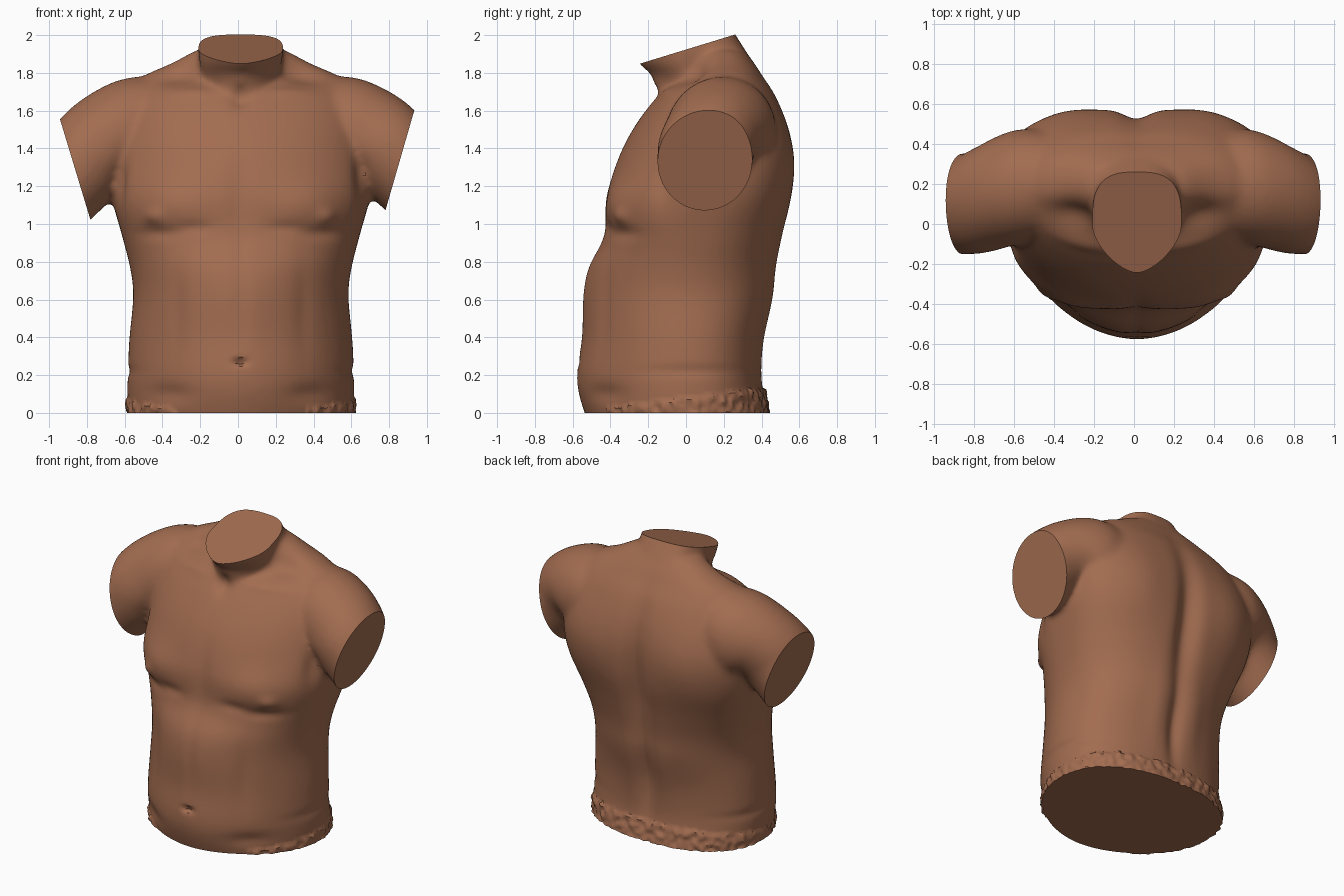
import bpy, bmesh, math
from mathutils import Vector, noise

if "Cube" in bpy.data.objects:
    bpy.data.objects.remove(bpy.data.objects["Cube"])

bm = bmesh.new()
N = 64


def loft(rings):
    """Skin a list of point rings and close both ends."""
    rows = [[bm.verts.new(p) for p in r] for r in rings]
    for a, b in zip(rows, rows[1:]):
        for i in range(N):
            j = (i + 1) % N
            bm.faces.new((a[i], a[j], b[j], b[i]))
    bm.faces.new(rows[0][::-1])
    bm.faces.new(rows[-1])


def refine(rows, steps=5):
    """Smooth spline through the rows of a profile table."""
    out = []
    for i in range(len(rows) - 1):
        a, b, c, d = (rows[max(0, min(len(rows) - 1, i + k))] for k in (-1, 0, 1, 2))
        for t in (k / steps for k in range(steps)):
            out.append([q + .5 * t * (r - p + t * (2 * p - 5 * q + 4 * r - s + t * (3 * (q - r) + s - p)))
                        for p, q, r, s in zip(a, b, c, d)])
    return out + [rows[-1]]


def section(z, w, yf, yb, ym, front, back):
    """Horizontal outline with separate front and back fullness."""
    pts = []
    for i in range(N):
        c, s = math.cos(math.tau * i / N), math.sin(math.tau * i / N)
        p, d = (back, yb - ym) if s > 0 else (front, ym - yf)
        x = math.copysign(abs(c) ** (2 / p), c) * w
        y = math.copysign(abs(s) ** (2 / p), s) * d
        pts.append((.015 + x, ym + y, z))
    return pts


def bell(z, mid, width):
    return math.exp(-((z - mid) / width) ** 2)


# trunk: z, half width, front y, back y, widest y; squarer at breast and shoulder blades
trunk = [(-.10, .59, -.50, .45, 0), (.07, .60, -.56, .42, 0), (.20, .60, -.578, .40, 0),
         (.40, .59, -.555, .41, 0), (.62, .57, -.55, .46, 0), (.77, .587, -.52, .48, .02),
         (.94, .63, -.435, .515, .06), (1.15, .685, -.42, .56, .11), (1.35, .695, -.36, .57, .14),
         (1.52, .67, -.27, .54, .15), (1.68, .61, -.15, .475, .17), (1.78, .52, -.01, .41, .19),
         (1.85, .37, .03, .365, .2), (1.92, .24, .06, .31, .2)]
loft([section(*r, 1.85 + .6 * bell(r[0], 1.05, .2) + .2 * (r[0] > 1.05) * (1 - bell(r[0], 1.05, .2)),
              2.3 + .7 * bell(r[0], 1.35, .35)) for r in refine(trunk)])

# neck, jutting forward to the chin
neck = [(1.50, .20, -.08, .36, .14), (1.68, .215, -.17, .40, .10), (1.79, .22, -.185, .39, .03),
        (1.85, .225, -.255, .36, 0), (2.16, .225, -.40, .16, -.08)]
loft([section(*r, 1.45, 3) for r in neck])

# shoulders and upper arms: x, z, tilt, radius, radius in y, centre y
arm = [(.36, 1.54, 0, .16, .18, .20), (.42, 1.53, 0, .235, .25, .20), (.55, 1.50, 10, .282, .285, .19),
       (.65, 1.46, 25, .285, .285, .165), (.76, 1.425, 45, .25, .265, .12),
       (.855, 1.33, 45, .238, .252, .10), (1.15, 1.035, 45, .235, .245, .10)]
for s, drop in ((1, 0), (-1, .05)):
    rings = []
    for x, z, tilt, r, ry, cy in refine(arm):
        up = Vector((s * math.sin(math.radians(tilt)), 0, math.cos(math.radians(tilt))))
        c = Vector((s * x, cy, z - drop * min(1, max(0, (x - .5) * 3))))
        rings.append([c + up * r * math.cos(k * math.tau / N)
                      + Vector((0, ry * math.sin(k * math.tau / N), 0)) for k in range(N)])
    loft(rings)

bmesh.ops.recalc_face_normals(bm, faces=bm.faces)
me = bpy.data.meshes.new("torso")
bm.to_mesh(me)
bm.free()
torso = bpy.data.objects.new("torso", me)
bpy.context.collection.objects.link(torso)
bpy.context.view_layer.objects.active = torso
torso.select_set(True)

# fuse the masses into one soft skin
m = torso.modifiers.new("fuse", 'REMESH')
m.mode, m.voxel_size = 'VOXEL', .016
bpy.ops.object.modifier_apply(modifier="fuse")
m = torso.modifiers.new("soften", 'SMOOTH')
m.factor, m.iterations = .5, 20
bpy.ops.object.modifier_apply(modifier="soften")

bm = bmesh.new()
bm.from_mesh(me)
bm.normal_update()
moves = [0.0] * len(bm.verts)


def form(x, y, z, rx, rz, h, ry=.2):
    """Raise (or sink) a soft patch of skin, mirrored when off centre."""
    for cx in {x, -x}:
        for i, v in enumerate(bm.verts):
            q = ((v.co.x - cx - .012) / rx) ** 2 + ((v.co.y - y) / ry) ** 2 + ((v.co.z - z) / rz) ** 2
            if q < 12:
                moves[i] += h * math.exp(-q)


# chest: breast muscle, crease below it, nipple, breastbone, outer edge
form(.36, -.4, 1.10, .18, .12, .025)
form(.42, -.36, .95, .12, .035, -.014)
form(.24, -.4, .98, .10, .035, -.012)
form(.45, -.36, 1.04, .05, .04, .018)
form(0, -.4, 1.15, .06, .2, -.012)
form(.63, -.1, 1.22, .04, .13, -.02, .08)
# belly: midline, outer groove, navel, groin crease, waist fold
form(0, -.5, .62, .05, .25, -.010)
form(.34, -.45, .55, .05, .25, -.008)
form(0, -.55, .27, .035, .016, -.04)
form(.38, -.45, .10, .12, .05, -.016)
form(.6, .05, .22, .2, .03, -.010, .25)
# throat notch, collarbone, hollow above it
form(0, -.18, 1.68, .05, .06, -.03)
form(.28, -.15, 1.70, .16, .03, .012, .1)
form(.32, .05, 1.80, .12, .08, -.03, .08)
# back: spine furrow, shoulder blade, loin muscle
form(0, .5, 1.15, .08, .42, -.06)
form(0, .4, .45, .05, .3, -.03)
form(.34, .5, 1.30, .15, .2, .015)
form(.14, .4, .5, .07, .25, .010)

# ragged hem, climbing from the front to the back
for i, v in enumerate(bm.verts):
    if v.co.z < .03 + .12 * (v.co.y + .4) and v.co.y > -.42:
        moves[i] += .010 + .016 * noise.noise(v.co * 28)
for v, d in zip(bm.verts, moves):
    v.co += v.normal * d


def slice_off(point, normal, inside):
    """Cut flat through the faces chosen by inside() and cap the opening."""
    faces = [f for f in bm.faces if inside(f.calc_center_median())]
    geom = list({v for f in faces for v in f.verts}) + list({e for f in faces for e in f.edges}) + faces
    cut = bmesh.ops.bisect_plane(bm, geom=geom, plane_co=point, plane_no=normal, clear_outer=True)
    edges = [e for e in cut['geom_cut'] if isinstance(e, bmesh.types.BMEdge)]
    bmesh.ops.holes_fill(bm, edges=edges, sides=0)


# flat cuts: base, neck and both arms
slice_off((0, 0, 0), (0, 0, -1), lambda c: c.z < .1)
slice_off((0, -.24, 1.85), (0, -.15, .49), lambda c: c.z > 1.7 and abs(c.x) < .4)
slice_off((.93, 0, 1.59), (.96, 0, -.277), lambda c: c.x > .72)
slice_off((-.935, 0, 1.53), (-.957, 0, -.29), lambda c: c.x < -.72)
bmesh.ops.recalc_face_normals(bm, faces=bm.faces)
bm.to_mesh(me)
bm.free()

skin = bpy.data.materials.new("clay")
skin.diffuse_color = (.36, .15, .08, 1)
skin.use_nodes = True
skin.node_tree.nodes["Principled BSDF"].inputs["Base Color"].default_value = skin.diffuse_color
me.materials.clear()
me.materials.append(skin)
bpy.ops.object.shade_smooth_by_angle(angle=math.radians(40))
